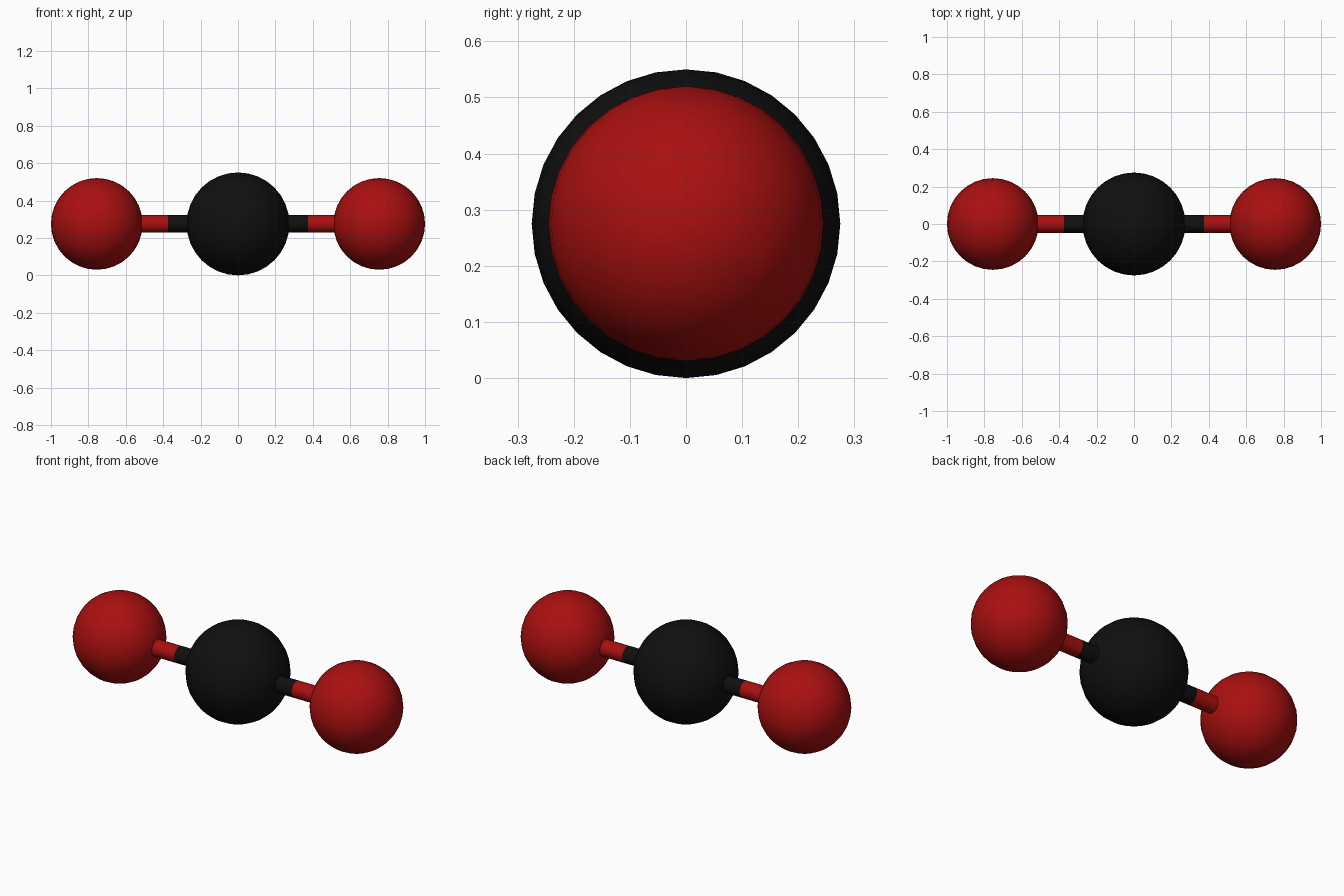
import bpy
from math import pi

if "Cube" in bpy.data.objects:
    bpy.data.objects.remove(bpy.data.objects["Cube"])

Z = 0.275        # height of the molecule axis
OX = 0.755       # distance of outer atoms from the centre
MID = 0.375      # colour change along each bond


def material(name, rgb):
    m = bpy.data.materials.new(name)
    m.diffuse_color = (*rgb, 1)
    m.use_nodes = True
    m.node_tree.nodes["Principled BSDF"].inputs["Base Color"].default_value = m.diffuse_color
    return m


black = material("black", (0.005, 0.005, 0.005))
red = material("red", (0.4, 0.005, 0.005))


def finish(name, mat):
    ob = bpy.context.object
    ob.name = name
    ob.data.materials.append(mat)
    bpy.ops.object.shade_smooth_by_angle(angle=pi / 6)


def atom(name, x, r, mat):
    bpy.ops.mesh.primitive_uv_sphere_add(segments=32, ring_count=16, radius=r, location=(x, 0, Z))
    finish(name, mat)


def bond(name, x0, x1, mat):
    bpy.ops.mesh.primitive_cylinder_add(vertices=32, radius=0.047, depth=abs(x1 - x0),
                                        location=((x0 + x1) / 2, 0, Z), rotation=(0, pi / 2, 0))
    finish(name, mat)


# Central atom
atom("centre_atom", 0, 0.275, black)

# Outer atoms and two-colour bonds on both sides
for side, s in (("left", -1), ("right", 1)):
    atom(side + "_outer_atom", s * OX, 0.245, red)
    bond(side + "_inner_bond", 0, s * MID, black)
    bond(side + "_outer_bond", s * MID, s * OX, red)
